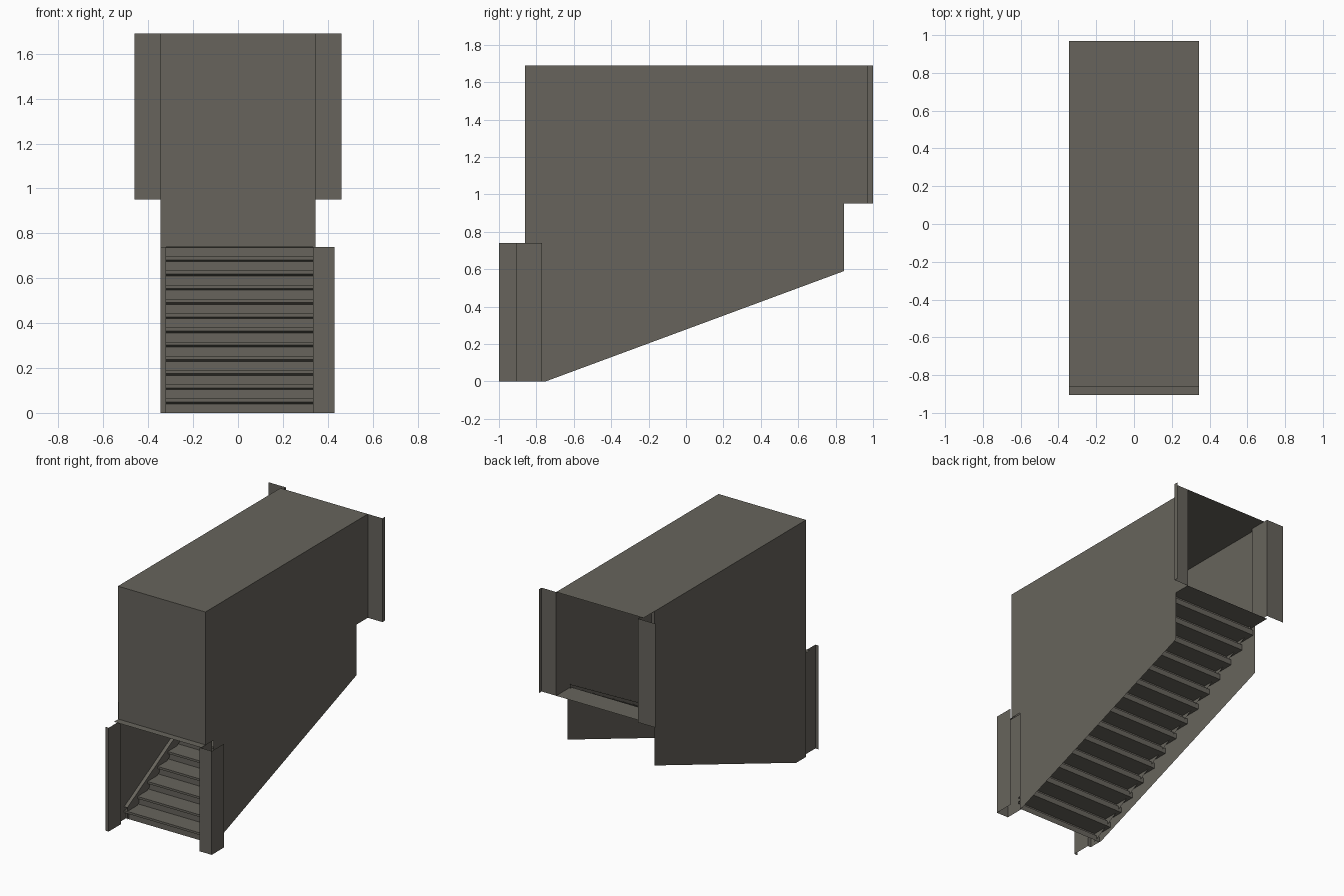
import bpy

if "Cube" in bpy.data.objects:
    bpy.data.objects.remove(bpy.data.objects["Cube"])

# One warm grey for everything
grey = bpy.data.materials.new("warm_grey")
grey.diffuse_color = (0.135, 0.127, 0.107, 1)
grey.use_nodes = True
grey.node_tree.nodes["Principled BSDF"].inputs["Base Color"].default_value = grey.diffuse_color


def make(name, verts, faces):
    me = bpy.data.meshes.new(name)
    me.from_pydata(verts, [], faces)
    me.materials.append(grey)
    ob = bpy.data.objects.new(name, me)
    bpy.context.collection.objects.link(ob)
    return ob


def upright_sheet(name, path, z0, z1):
    """Folded sheet: a plan path (x, y) raised from z0 to z1."""
    n = len(path)
    verts = [(x, y, z0) for x, y in path] + [(x, y, z1) for x, y in path]
    make(name, verts, [(i, i + 1, n + i + 1, n + i) for i in range(n - 1)])


def cross_sheet(name, path, x0, x1):
    """Folded sheet: a side path (y, z) stretched from x0 to x1."""
    n = len(path)
    verts = [(x0, y, z) for y, z in path] + [(x1, y, z) for y, z in path]
    make(name, verts, [(i, i + 1, n + i + 1, n + i) for i in range(n - 1)])


W, TOP, DOOR, LAND = 0.345, 1.69, 0.74, 0.95
FRONT, BACK = -0.86, 0.845

# Side walls with sloping underside
wall = [(FRONT, TOP), (FRONT, DOOR), (-0.77, DOOR), (-0.77, 0), (-0.75, 0),
        (BACK, 0.59), (BACK, TOP)]
for side, name in ((-W, "left_wall"), (W, "right_wall")):
    make(name, [(side, y, z) for y, z in wall], [tuple(range(len(wall)))])

# Roof, front wall and door ledge
cross_sheet("roof", [(FRONT, TOP), (0.97, TOP)], -W, W)
cross_sheet("front_wall", [(FRONT, TOP), (FRONT, 0.865)], -W, W)
cross_sheet("door_lintel", [(FRONT, 0.865), (FRONT + 0.005, 0.865),
                            (FRONT + 0.005, DOOR), (-0.905, DOOR)], -W, W)

# Folded door jambs, lower front and upper back
upright_sheet("front_left_jamb", [(-W, -1), (-0.32, -1), (-0.32, FRONT),
                                  (-W, FRONT), (-W, -0.77)], 0, DOOR)
upright_sheet("front_right_jamb", [(0.335, -0.77), (0.335, -0.91), (0.43, -0.91),
                                   (0.43, -0.77)], 0, DOOR)
upright_sheet("back_right_jamb", [(W, BACK), (W, 0.97), (0.46, 0.97),
                                  (0.46, 1.0)], LAND, TOP)
upright_sheet("back_left_jamb", [(-W, BACK), (-0.32, BACK), (-0.32, 1.0),
                                 (-0.46, 1.0)], LAND, TOP)

# Stairs: zigzag sheet with a nosing on each step, ending in the landing
STEPS, Y0, RUN = 15, -0.77, 0.114
RISE = LAND / STEPS
path = [(Y0, 0)]
for i in range(STEPS):
    y, z = Y0 + i * RUN, i * RISE
    path += [(y, z + 0.04), (y - 0.02, z + 0.048), (y - 0.02, z + RISE),
             (y + RUN if i < STEPS - 1 else 0.97, z + RISE)]
cross_sheet("stairs", path, -W, W)

# Stringers along both walls, just above the nosings
for x0, x1, name in ((-W, -0.32, "left_stringer"), (W, 0.335, "right_stringer")):
    a, b = (Y0 - 0.02, 0.09), (Y0 + (STEPS - 1) * RUN, LAND + 0.03)
    make(name, [(x0, *a), (x0, *b), (x1, *b), (x1, *a),
                (x1, a[0], 0), (x1, b[0], LAND - 0.03)],
         [(0, 1, 2, 3), (3, 2, 5, 4)])
